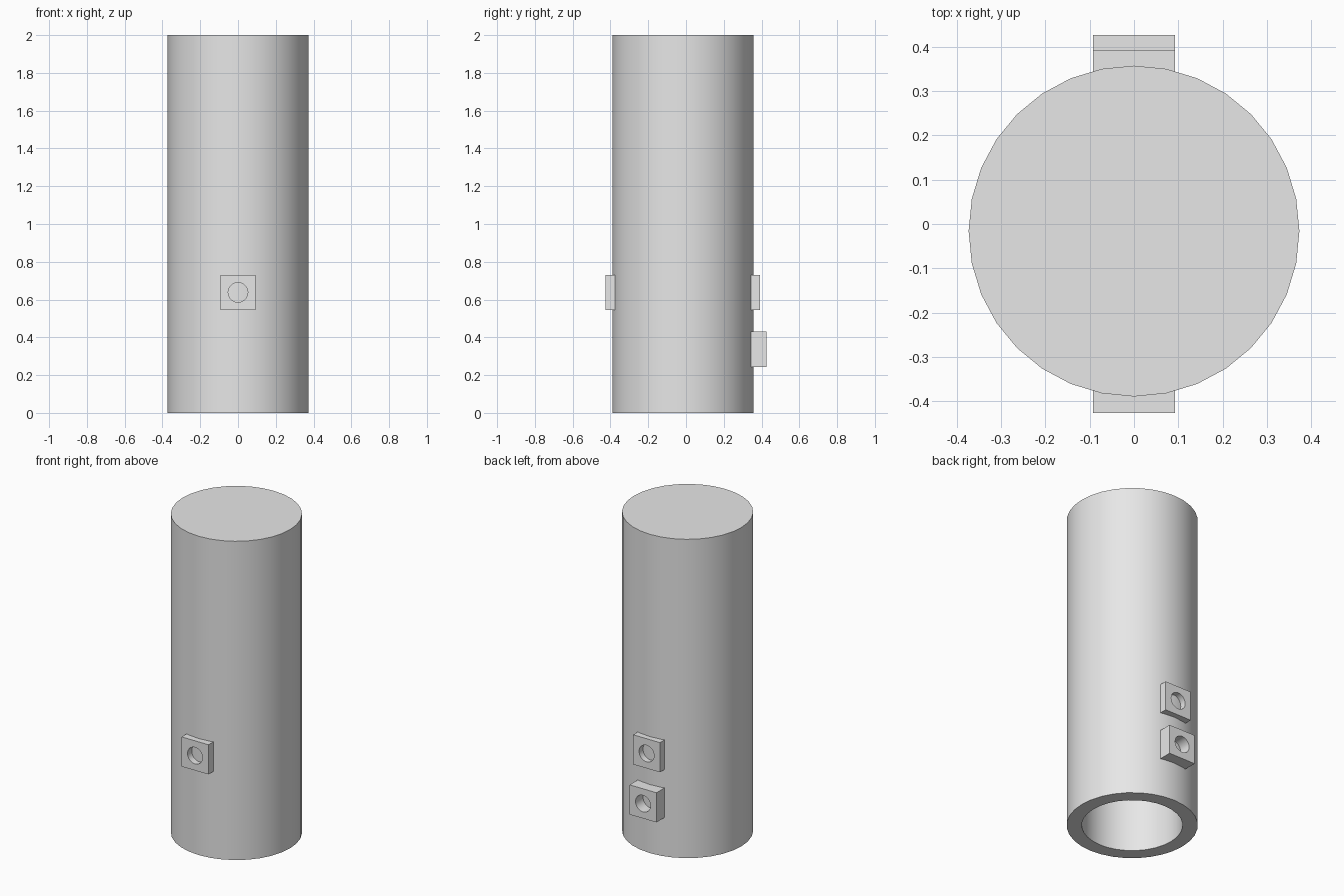
import bpy, bmesh
from math import sin, cos, pi, radians

if "Cube" in bpy.data.objects:
    bpy.data.objects.remove(bpy.data.objects["Cube"])

SIDES = 32
AXIS_Y = -0.016
OUTER, INNER = 0.373, 0.287
HEIGHT, CAVITY = 2.0, 1.82

grey = bpy.data.materials.new("light grey")
grey.use_nodes = True
grey.diffuse_color = (0.8, 0.8, 0.8, 1)
grey.node_tree.nodes["Principled BSDF"].inputs["Base Color"].default_value = (0.8, 0.8, 0.8, 1)


def make_object(name, bm):
    bmesh.ops.recalc_face_normals(bm, faces=bm.faces)
    mesh = bpy.data.meshes.new(name)
    bm.to_mesh(mesh)
    bm.free()
    mesh.materials.append(grey)
    ob = bpy.data.objects.new(name, mesh)
    bpy.context.collection.objects.link(ob)
    bpy.ops.object.select_all(action='DESELECT')
    ob.select_set(True)
    bpy.context.view_layer.objects.active = ob
    bpy.ops.object.shade_smooth_by_angle(angle=radians(30))
    return ob


def bridge(bm, a, b):
    for i in range(len(a)):
        j = (i + 1) % len(a)
        bm.faces.new((a[i], a[j], b[j], b[i]))


# Tube: closed at the top, hollow from below
bm = bmesh.new()
profile = [(INNER, CAVITY), (INNER, 0), (OUTER, 0), (OUTER, CAVITY), (OUTER, HEIGHT)]
rings = [[bm.verts.new((r * cos(2 * pi * i / SIDES), r * sin(2 * pi * i / SIDES), z))
          for i in range(SIDES)] for r, z in profile]
for a, b in zip(rings, rings[1:]):
    bridge(bm, a, b)
bm.faces.new(rings[0])
bm.faces.new(rings[-1])
make_object("tube_body", bm).location.y = AXIS_Y


# Square lug with a round hole, rooted in the tube wall
def lug(name, face_y, z, half=0.093, hole=0.052):
    side = 1 if face_y > 0 else -1
    root_y = AXIS_Y + side * 0.345
    bm = bmesh.new()

    def loop(y, square):
        verts = []
        for i in range(SIDES):
            c, s = cos(2 * pi * i / SIDES), sin(2 * pi * i / SIDES)
            r = half / max(abs(c), abs(s)) if square else hole
            verts.append(bm.verts.new((r * c, y, z + r * s)))
        return verts

    loops = [loop(root_y, False), loop(face_y, False), loop(face_y, True), loop(root_y, True)]
    for i in range(4):
        bridge(bm, loops[i], loops[(i + 1) % 4])
    make_object(name, bm)


lug("front_lug", -0.426, 0.638)
lug("back_upper_lug", 0.391, 0.638)
lug("back_lower_lug", 0.426, 0.337)
